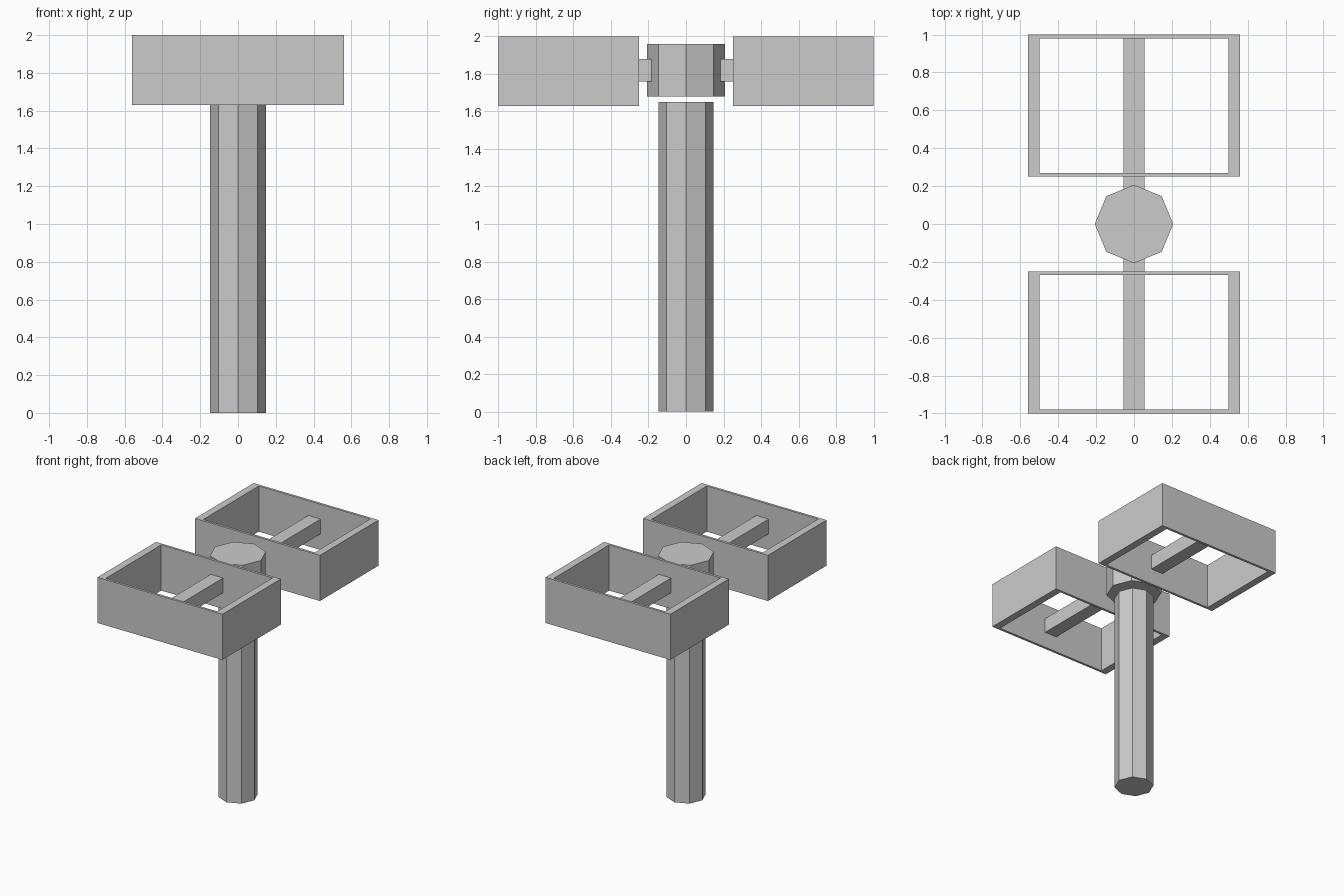
import bpy
import math

cube = bpy.data.objects.get("Cube")
if cube:
    bpy.data.objects.remove(cube, do_unlink=True)

grey = bpy.data.materials.new("plain_grey")
grey.use_nodes = True
grey.diffuse_color = (0.6, 0.6, 0.6, 1)
grey.node_tree.nodes["Principled BSDF"].inputs["Base Color"].default_value = grey.diffuse_color


def make_object(name, verts, faces):
    mesh = bpy.data.meshes.new(name)
    mesh.from_pydata(verts, [], faces)
    mesh.materials.append(grey)
    obj = bpy.data.objects.new(name, mesh)
    bpy.context.collection.objects.link(obj)
    return obj


def octagon_prism(name, radius, bottom, top):
    bpy.ops.mesh.primitive_cylinder_add(
        vertices=8, radius=radius, depth=top - bottom, location=(0, 0, (bottom + top) / 2))
    obj = bpy.context.object
    obj.name = name
    obj.data.materials.append(grey)


def rectangle(x, y0, y1, z):
    return [(-x, y0, z), (x, y0, z), (x, y1, z), (-x, y1, z)]


def open_frame(name, side):
    """Rectangular ring, open above and below, with thick sides and thin ends."""
    near, far, thin = 0.25, 1.0, 0.02
    y0, y1 = sorted((side * near, side * far))
    verts = []
    for z in (1.63, 2.0):
        verts += rectangle(0.56, y0, y1, z)
        verts += rectangle(0.5, y0 + thin, y1 - thin, z)
    faces = []
    for i in range(4):
        j = (i + 1) % 4
        faces += [
            (i, j, j + 8, i + 8),            # outer wall
            (j + 4, i + 4, i + 12, j + 12),  # inner wall
            (i + 8, j + 8, j + 12, i + 12),  # top rim
            (j, i, i + 4, j + 4),            # bottom rim
        ]
    make_object(name, verts, faces)


# Post and the separate hub floating just above it
octagon_prism("post", 0.147, 0, 1.65)
octagon_prism("hub", 0.207, 1.68, 1.96)

# Box frames in front of and behind the hub
open_frame("front_frame", -1)
open_frame("back_frame", 1)

# Crossbar running through the hub and both frames
bar = rectangle(0.055, -0.985, 0.985, 1.76) + rectangle(0.055, -0.985, 0.985, 1.88)
sides = [(i, (i + 1) % 4, (i + 1) % 4 + 4, i + 4) for i in range(4)]
make_object("crossbar", bar, sides + [(3, 2, 1, 0), (4, 5, 6, 7)])
